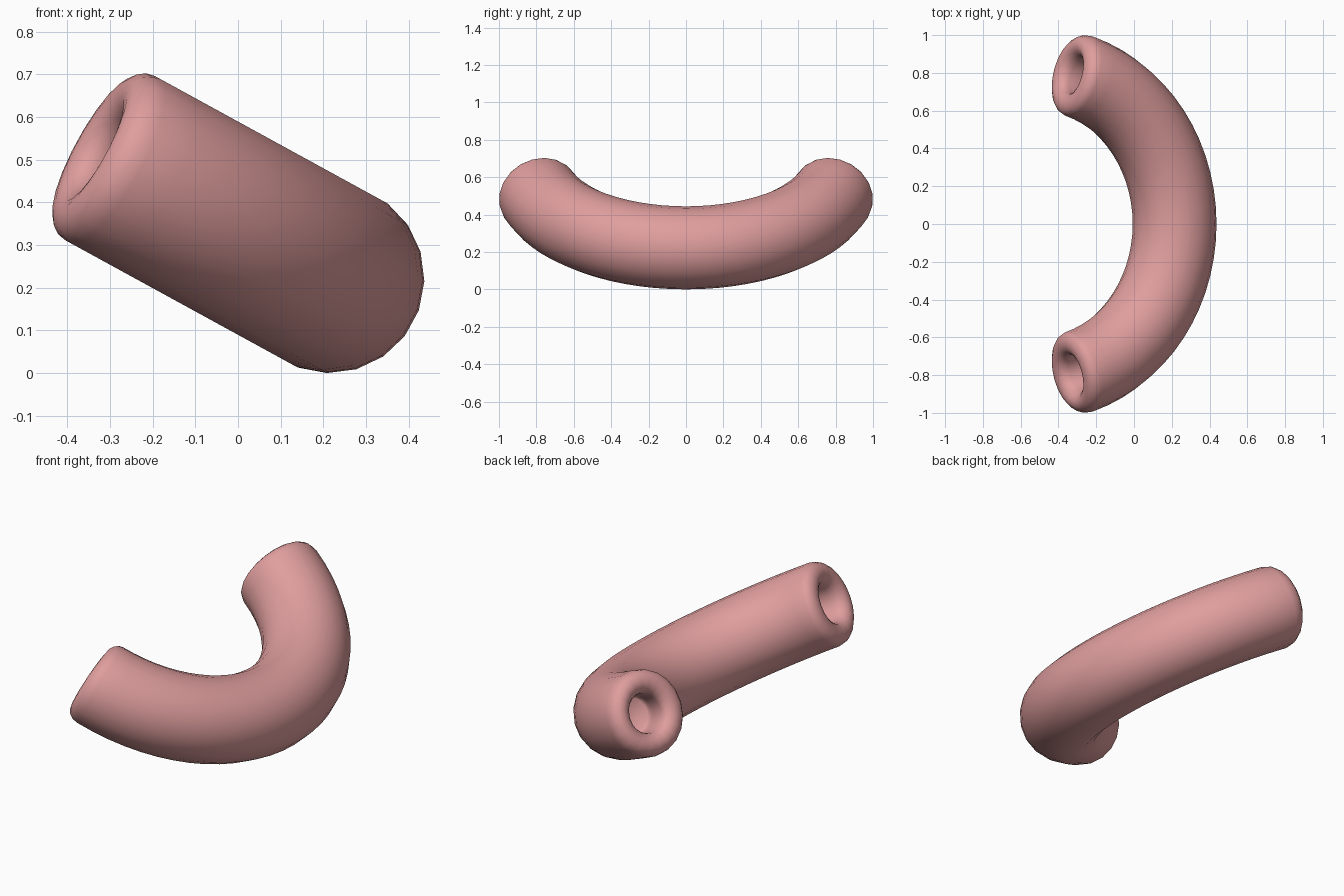
import bpy, bmesh
from math import sin, cos, pi, radians
from mathutils import Vector

if "Cube" in bpy.data.objects:
    bpy.data.objects.remove(bpy.data.objects["Cube"])

R, TUBE = 0.82, 0.222            # bend radius, tube radius
LIP = 0.061                      # rounding radius of the end lips
HALF = radians(72.8)             # half of the bend, up to the lip centres
TILT = radians(28.7)             # slope of the bend plane
SIDES, STEPS = 20, 28
START = Vector((0.215, 0, 0.222))
U = Vector((-cos(TILT), 0, sin(TILT)))   # bend plane axis towards the open ends
N = Vector((sin(TILT), 0, cos(TILT)))    # bend plane normal
Y = Vector((0, 1, 0))

# Half of the skin as (bend angle, ring radius): middle -> lip -> throat -> hole floor
half = [(HALF * i / (STEPS // 2), TUBE) for i in range(STEPS // 2 + 1)]
for i in range(1, 9):
    a = pi * i / 8
    half.append((HALF + LIP * sin(a) / R, TUBE - LIP + LIP * cos(a)))
throat = TUBE - 2 * LIP
for depth, r in ((0.05, throat), (0.10, throat), (0.14, throat), (0.15, throat * 0.9)):
    half.append((HALF - depth / R, r))
profile = [(-p, r) for p, r in reversed(half[1:])] + half

bm = bmesh.new()
rings = []
for phi, r in profile:
    centre = START + U * (R * (1 - cos(phi))) + Y * (R * sin(phi))
    out = Y * sin(phi) - U * cos(phi)
    rings.append([bm.verts.new(centre + out * (r * cos(t)) + N * (r * sin(t)))
                  for t in (2 * pi * (k + 0.5) / SIDES for k in range(SIDES))])
for a, b in zip(rings, rings[1:]):
    for k in range(SIDES):
        j = (k + 1) % SIDES
        bm.faces.new((a[k], a[j], b[j], b[k]))
# Hole floors
bm.faces.new(rings[0])
bm.faces.new(rings[-1])
bmesh.ops.recalc_face_normals(bm, faces=bm.faces[:])

mesh = bpy.data.meshes.new("bent_tube")
bm.to_mesh(mesh)
bm.free()
tube = bpy.data.objects.new("bent_tube", mesh)
bpy.context.collection.objects.link(tube)

pink = bpy.data.materials.new("dusty pink")
pink.diffuse_color = (0.74, 0.34, 0.34, 1)
pink.use_nodes = True
pink.node_tree.nodes["Principled BSDF"].inputs["Base Color"].default_value = pink.diffuse_color
mesh.materials.append(pink)

bpy.context.view_layer.objects.active = tube
tube.select_set(True)
bpy.ops.object.shade_smooth_by_angle(angle=radians(50))
